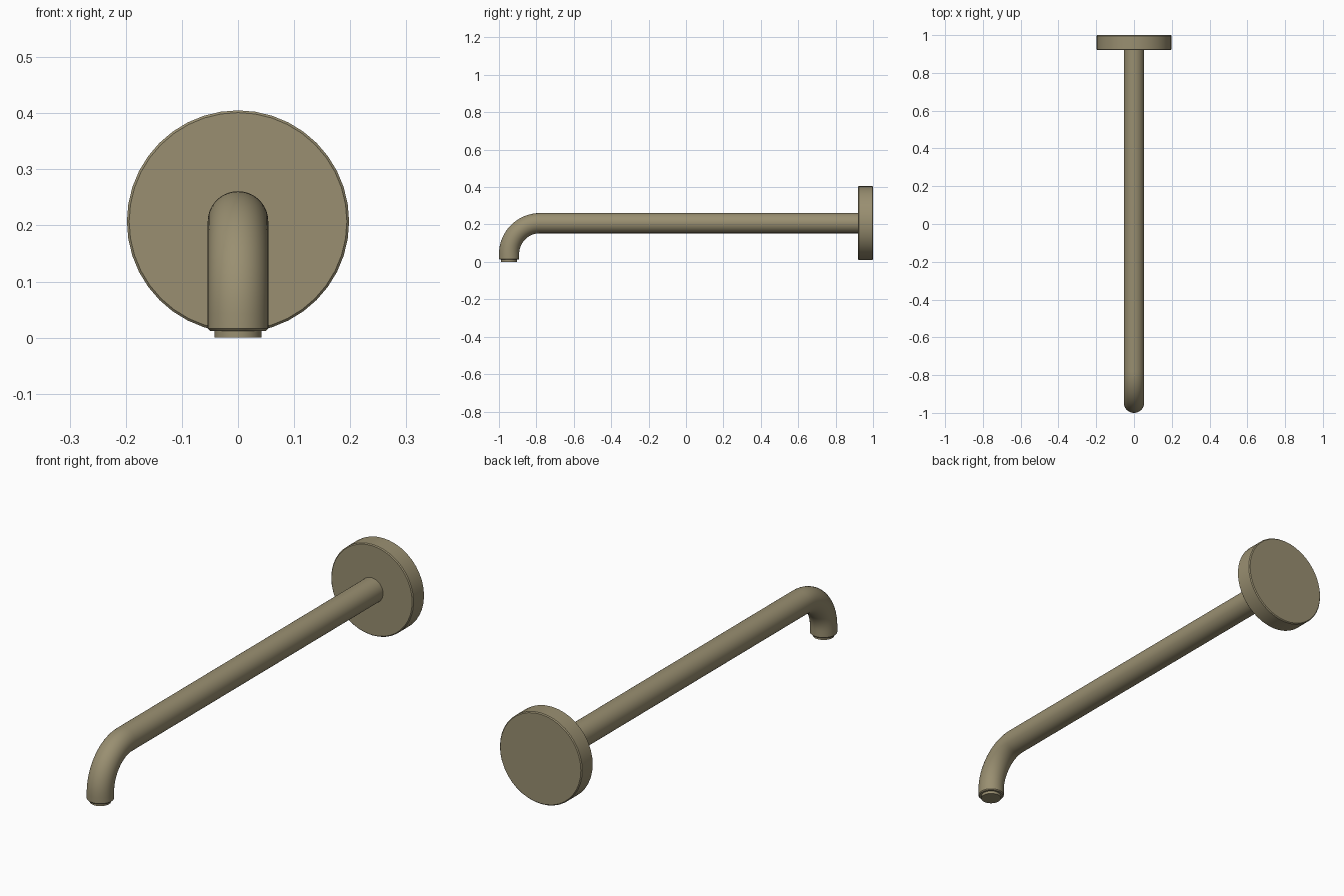
import bpy
import bmesh
from math import sin, cos, pi, radians
from mathutils import Vector

if "Cube" in bpy.data.objects:
    bpy.data.objects.remove(bpy.data.objects["Cube"], do_unlink=True)

SIDES = 40
AXIS_Z = 0.207
TUBE_R = 0.054
BEND_R = 0.165
OUTLET_Y = -0.946

metal = bpy.data.materials.new("brushed brass")
metal.use_nodes = True
metal.diffuse_color = (0.32, 0.275, 0.165, 1)
metal.node_tree.nodes["Principled BSDF"].inputs["Base Color"].default_value = metal.diffuse_color


def sweep(name, rings):
    """Skin round rings given as (y, z, tilt, radius); tilt 0 looks along -y, pi/2 along -z."""
    bm = bmesh.new()
    loops = []
    for y, z, tilt, r in rings:
        up = Vector((0, -sin(tilt), cos(tilt)))
        side = Vector((1, 0, 0))
        centre = Vector((0, y, z))
        loops.append([bm.verts.new(centre + r * (side * cos(a) + up * sin(a)))
                      for a in (2 * pi * i / SIDES for i in range(SIDES))])
    for a, b in zip(loops, loops[1:]):
        for i in range(SIDES):
            j = (i + 1) % SIDES
            bm.faces.new((a[i], a[j], b[j], b[i]))
    bm.faces.new(loops[0])
    bm.faces.new(loops[-1])
    bmesh.ops.recalc_face_normals(bm, faces=bm.faces)
    mesh = bpy.data.meshes.new(name)
    bm.to_mesh(mesh)
    bm.free()
    mesh.materials.append(metal)
    obj = bpy.data.objects.new(name, mesh)
    bpy.context.collection.objects.link(obj)
    bpy.ops.object.select_all(action='DESELECT')
    obj.select_set(True)
    bpy.context.view_layer.objects.active = obj
    bpy.ops.object.shade_smooth_by_angle(angle=radians(30))
    return obj


# Round wall plate with softly chamfered rims
PLATE_R = 0.198
sweep("wall_plate", [
    (1.0, AXIS_Z, 0, PLATE_R - 0.004),
    (0.996, AXIS_Z, 0, PLATE_R),
    (0.924, AXIS_Z, 0, PLATE_R),
    (0.92, AXIS_Z, 0, PLATE_R - 0.004),
])

# Long arm, quarter bend and short downward end
bend_y = OUTLET_Y + BEND_R
bend_z = AXIS_Z - BEND_R
steps = 16
arm = [(0.925, AXIS_Z, 0, TUBE_R)]
for k in range(steps + 1):
    t = pi / 2 * k / steps
    arm.append((bend_y - BEND_R * sin(t), bend_z + BEND_R * cos(t), t, TUBE_R))
arm += [(OUTLET_Y, 0.016, pi / 2, TUBE_R),
        (OUTLET_Y, 0.012, pi / 2, TUBE_R - 0.004)]
sweep("spout_arm", arm)

# Narrower outlet insert
sweep("outlet_insert", [(OUTLET_Y, 0.02, pi / 2, 0.042),
                        (OUTLET_Y, 0, pi / 2, 0.042)])
